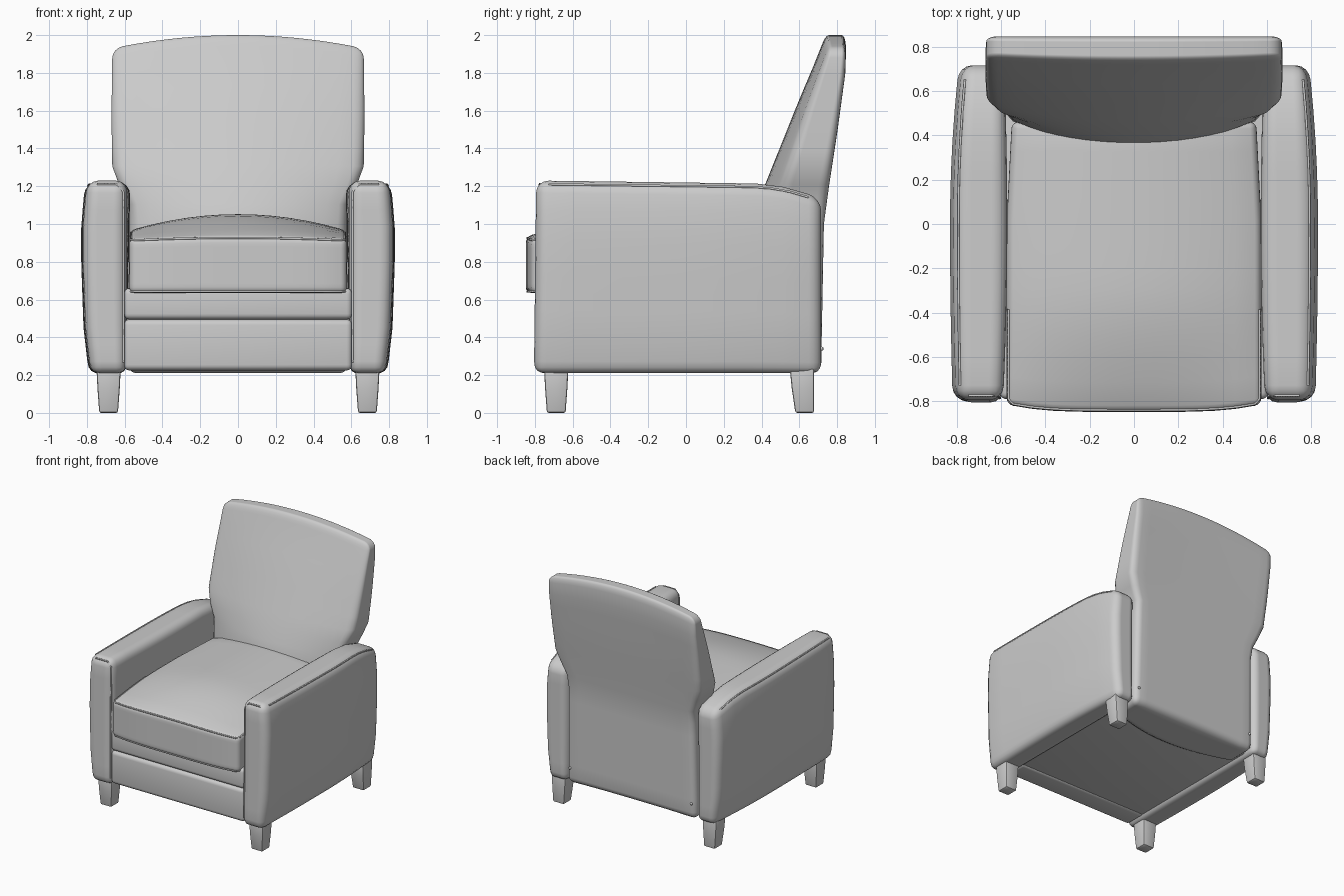
import bpy, bmesh, math
from mathutils import Vector

if "Cube" in bpy.data.objects:
    bpy.data.objects.remove(bpy.data.objects["Cube"], do_unlink=True)

fabric = bpy.data.materials.new("plain grey")
fabric.use_nodes = True
GREY = (0.6, 0.6, 0.6, 1)
fabric.diffuse_color = GREY
fabric.node_tree.nodes["Principled BSDF"].inputs["Base Color"].default_value = GREY


def interp(v, points):
    """Piecewise linear lookup."""
    for (a, fa), (b, fb) in zip(points, points[1:]):
        if v <= b:
            return fa + (fb - fa) * max(0, v - a) / (b - a)
    return points[-1][1]


def finish(obj, mirror=False):
    bpy.context.collection.objects.link(obj)
    obj.data.materials.append(fabric)
    if mirror:
        obj.modifiers.new("mirror", "MIRROR").use_axis[0] = True
    return obj


def block(name, lo, hi, radius, warp=None, mirror=False, cuts=10, segments=4):
    """Rounded box, sliced into a grid, then shaped by a warp function."""
    lo, hi = Vector(lo), Vector(hi)
    bm = bmesh.new()
    bmesh.ops.create_cube(bm, size=1)
    for v in bm.verts:
        v.co = (lo + hi) / 2 + v.co * (hi - lo)
    bmesh.ops.bevel(bm, geom=bm.edges[:], offset=radius, segments=segments,
                    profile=0.5, affect="EDGES")
    for axis in range(3):
        normal = Vector([float(axis == k) for k in range(3)])
        start, stop = lo[axis] + radius, hi[axis] - radius
        for i in range(1, cuts):
            spot = normal * (start + (stop - start) * i / cuts)
            bmesh.ops.bisect_plane(bm, geom=bm.verts[:] + bm.edges[:] + bm.faces[:],
                                   plane_co=spot, plane_no=normal, dist=1e-5)
    if warp:
        for v in bm.verts:
            v.co = warp(v.co.copy())
    bmesh.ops.recalc_face_normals(bm, faces=bm.faces[:])
    mesh = bpy.data.meshes.new(name)
    bm.to_mesh(mesh)
    bm.free()
    obj = finish(bpy.data.objects.new(name, mesh), mirror)
    bpy.ops.object.select_all(action="DESELECT")
    obj.select_set(True)
    bpy.context.view_layer.objects.active = obj
    bpy.ops.object.shade_smooth_by_angle(angle=math.radians(40))
    return obj


def welt(name, corners, warp, mirror=False, steps=14):
    """Thin piping that follows the same warp as its cushion."""
    corners = [Vector(c) for c in corners]
    path = [a.lerp(b, i / steps) for a, b in zip(corners, corners[1:]) for i in range(steps)]
    path.append(corners[-1])
    curve = bpy.data.curves.new(name, "CURVE")
    curve.dimensions = "3D"
    curve.bevel_depth = 0.006
    curve.bevel_resolution = 1
    spline = curve.splines.new("POLY")
    spline.points.add(len(path) - 1)
    for point, co in zip(spline.points, path):
        point.co = (*warp(co.copy()), 1)
    finish(bpy.data.objects.new(name, curve), mirror)


# Arms: bulging outer side, top sloping down at the rear
def arm_warp(p):
    x, y, z = p
    outer = (x - 0.59) / 0.24
    height = (z - 0.21) / 1.02
    bulge = interp(z, [(0.21, -0.04), (0.45, -0.012), (0.8, 0), (1.0, 0), (1.23, -0.02)])
    plan = -0.04 * (y / 0.71) ** 2 if y > 0 else -0.012 * (y / 0.8) ** 2
    drop = 0.02 * (y + 0.8) / 1.5 + 0.075 * max(0, (y - 0.35) / 0.36) ** 2
    p.x += outer * (bulge + plan) - (1 - outer) * 0.02 * height * (1 - (y / 0.8) ** 2)
    p.y += 0.012 * height * (y < 0)
    p.z -= drop * height
    if z < 0.28:
        p.z -= (z - 0.21) * 0.5 * (0.28 - z) / 0.07
    return p


R = 0.065
block("arm", (0.59, -0.805, 0.21), (0.83, 0.715, 1.23), R, arm_warp, mirror=True)
d = R * 0.29
welt("arm_top_piping", [(0.83 - d, -0.74, 1.23 - d), (0.83 - d, 0.65, 1.23 - d)], arm_warp, True)
welt("arm_front_piping", [(0.59 + d, -0.805 + d, 0.27), (0.59 + d, -0.805 + d, 1.17),
                          (0.65, -0.805 + d, 1.23 - d), (0.77, -0.805 + d, 1.23 - d)],
     arm_warp, True)


# Backrest: leaning, wider above the arms, bowed front and arched top
def back_warp(p):
    x, y, z = p
    u = x / 0.67
    wide = interp(z, [(0.21, 0.585), (1.0, 0.575), (1.15, 0.585), (1.21, 0.63),
                      (1.28, 0.665), (1.6, 0.67), (2.0, 0.665)])
    rear = interp(z, [(0.21, 0.715), (1.0, 0.73), (1.2, 0.757), (1.5, 0.8),
                      (1.88, 0.848), (2.0, 0.845)])
    front = interp(z, [(0.21, 0.34), (1.0, 0.35), (1.2, 0.415), (1.66, 0.6),
                       (1.92, 0.71), (2.0, 0.735)])
    front += u * u * interp(z, [(1.0, 0.13), (1.2, 0.09), (1.9, 0.02)])
    rise = max(0, (z - 1.2) / 0.8)
    return Vector((u * wide, front + (rear - front) * y / 0.3, z - 0.07 * u * u * rise))


block("backrest", (-0.67, 0, 0.21), (0.67, 0.3, 2.0), 0.055, back_warp, cuts=16)


# Seat cushion: crowned top, bowed front
def seat_warp(p):
    x, y, z = p
    u = x / 0.575
    height = max(0, (z - 0.635) / 0.285)
    along = min(1, max(0, (y + 0.85) / 0.6))
    crown = math.sin(along * math.pi / 2) * (0.045 + 0.075 * (1 - u * u))
    crown += 0.012 * (1 - u * u)
    front = min(1, max(0, -y / 0.85))
    p.z += crown * height
    p.y += 0.035 * u ** 4 * front
    p.x *= 1 - 0.04 * max(0, y / 0.45)
    return p


block("seat_cushion", (-0.575, -0.848, 0.635), (0.575, 0.46, 0.92), 0.03, seat_warp, cuts=12)
for label, z in (("top", 0.912), ("bottom", 0.643)):
    welt("seat_" + label + "_piping",
         [(-0.566, -0.4, z), (-0.566, -0.82, z), (-0.545, -0.84, z),
          (0.545, -0.84, z), (0.566, -0.82, z), (0.566, -0.4, z)], seat_warp)


# Front panels below the seat, and the body behind them
block("upper_front_rail", (-0.605, -0.79, 0.495), (0.605, -0.6, 0.66), 0.03, cuts=2)
block("lower_front_panel", (-0.605, -0.79, 0.225), (0.605, -0.6, 0.495), 0.03, cuts=2)
block("base_body", (-0.6, -0.7, 0.235), (0.6, 0.6, 0.66), 0.01, cuts=2)


# Tapered legs; the rear ones keep an upright back edge
def leg_warp(middle_y, fixed_y):
    def warp(p):
        taper = 0.76 + 0.24 * min(1, p.z / 0.21)
        p.x = 0.685 + (p.x - 0.685) * taper
        p.y = fixed_y + (p.y - fixed_y) * taper if fixed_y else middle_y + (p.y - middle_y) * taper
        return p
    return warp


for name, y, fixed in (("front_leg", -0.687, None), ("rear_leg", 0.613, 0.677)):
    block(name, (0.62, y - 0.065, 0), (0.75, y + 0.065, 0.26), 0.012,
          leg_warp(y, fixed), mirror=True, cuts=2, segments=2)

# Small studs low on the rear panel
bm = bmesh.new()
bmesh.ops.create_uvsphere(bm, u_segments=10, v_segments=6, radius=0.011)
bmesh.ops.translate(bm, verts=bm.verts[:], vec=(0.55, 0.718, 0.34))
stud = bpy.data.meshes.new("rear_stud")
bm.to_mesh(stud)
bm.free()
finish(bpy.data.objects.new("rear_stud", stud), mirror=True)
